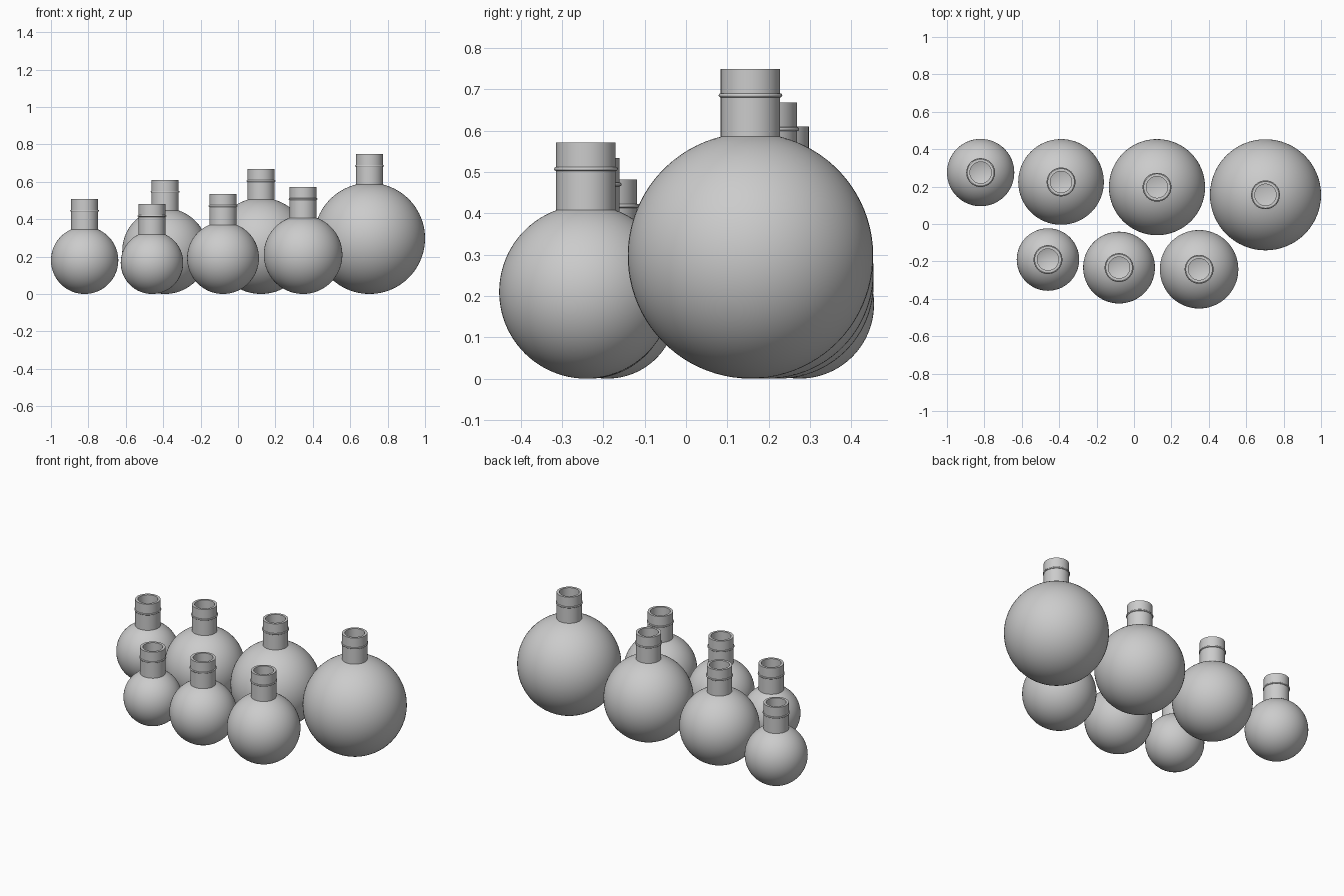
import bpy
import bmesh
from math import sin, cos, asin, pi, radians

cube = bpy.data.objects.get("Cube")
if cube:
    bpy.data.objects.remove(cube, do_unlink=True)

NECK_R = 0.072
WALL = 0.015
NECK_H = 0.164
BEAD_DROP = 0.064

grey = bpy.data.materials.new("plain_grey")
grey.diffuse_color = (0.6, 0.6, 0.6, 1)
grey.use_nodes = True
grey.node_tree.nodes["Principled BSDF"].inputs["Base Color"].default_value = (0.6, 0.6, 0.6, 1)


def bulb_arc(radius, neck, centre_z, steps=40):
    """Arc from the bottom pole up to where the bulb meets the neck."""
    end = pi - asin(neck / radius)
    return [(radius * sin(end * i / steps), centre_z - radius * cos(end * i / steps))
            for i in range(steps + 1)]


def finish(obj):
    obj.data.materials.append(grey)
    bpy.ops.object.select_all(action="DESELECT")
    obj.select_set(True)
    bpy.context.view_layer.objects.active = obj
    bpy.ops.object.shade_smooth_by_angle(angle=radians(30))


def lathe(name, profile, x, y):
    bm = bmesh.new()
    verts = [bm.verts.new((r, 0, z)) for r, z in profile]
    edges = [bm.edges.new(pair) for pair in zip(verts, verts[1:])]
    bmesh.ops.spin(bm, geom=verts + edges, cent=(0, 0, 0), axis=(0, 0, 1),
                   angle=2 * pi, steps=64, use_duplicate=False)
    bmesh.ops.remove_doubles(bm, verts=bm.verts, dist=0.0001)
    bmesh.ops.recalc_face_normals(bm, faces=bm.faces)
    mesh = bpy.data.meshes.new(name)
    bm.to_mesh(mesh)
    bm.free()
    obj = bpy.data.objects.new(name, mesh)
    obj.location = (x, y, 0)
    bpy.context.collection.objects.link(obj)
    finish(obj)


def flask(name, x, y, radius):
    # hollow round bulb with a straight open neck
    outer = bulb_arc(radius, NECK_R, radius)
    inner = bulb_arc(radius - WALL, NECK_R - WALL, radius)
    top = outer[-1][1] + NECK_H
    rim = [(NECK_R, top), (NECK_R - WALL, top)]
    lathe(name, outer + rim + inner[::-1], x, y)
    # thin raised ring around the neck
    bpy.ops.mesh.primitive_torus_add(
        location=(x, y, top - BEAD_DROP), major_radius=NECK_R,
        minor_radius=0.005, major_segments=64, minor_segments=12)
    bead = bpy.context.object
    bead.name = name + "_neck_ring"
    finish(bead)


# back row, growing toward +x
back_row = [(-0.82, 0.275, 0.18), (-0.39, 0.225, 0.229),
            (0.123, 0.197, 0.257), (0.703, 0.156, 0.297)]
# front row
front_row = [(-0.46, -0.19, 0.167), (-0.08, -0.233, 0.192), (0.348, -0.242, 0.21)]

for row, flasks in (("back", back_row), ("front", front_row)):
    for i, (x, y, radius) in enumerate(flasks, 1):
        flask(f"{row}_flask_{i}", x, y, radius)
